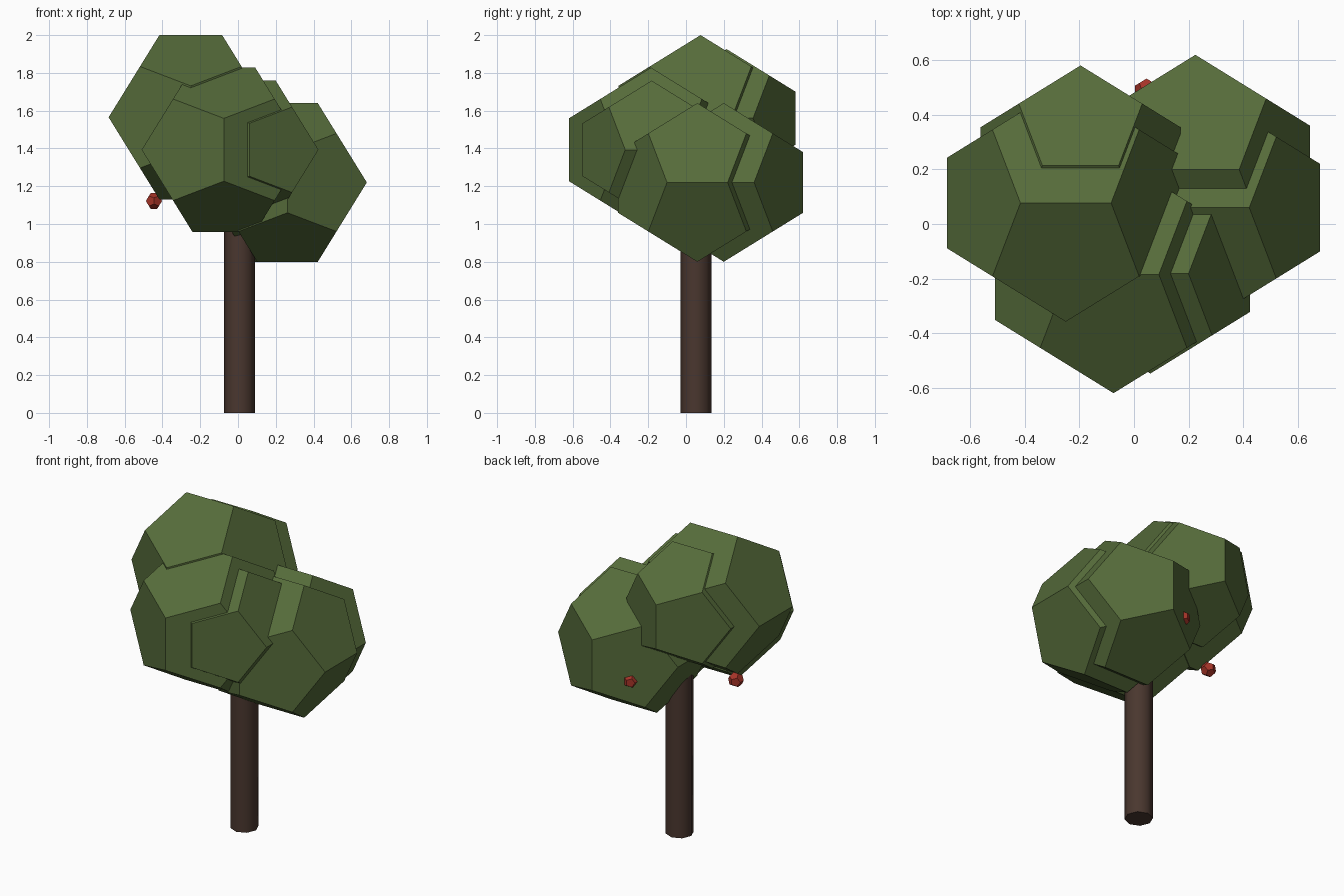
import bpy
import bmesh
import math
from mathutils import Vector

if "Cube" in bpy.data.objects:
    bpy.data.objects.remove(bpy.data.objects["Cube"], do_unlink=True)

PHI = (1 + math.sqrt(5)) / 2


def make_material(name, color):
    mat = bpy.data.materials.new(name)
    mat.use_nodes = True
    mat.diffuse_color = (*color, 1)
    mat.node_tree.nodes["Principled BSDF"].inputs["Base Color"].default_value = (*color, 1)
    return mat


leaf_green = make_material("leaf green", (0.093, 0.150, 0.043))
bark_brown = make_material("bark brown", (0.068, 0.038, 0.028))
fruit_red = make_material("fruit red", (0.376, 0.034, 0.021))


def add_dodecahedron(name, center, reach, mat):
    """Regular dodecahedron; reach is the half extent along every axis."""
    s = reach / PHI
    signs = (-1, 1)
    points = [Vector((a, b, c)) for a in signs for b in signs for c in signs]
    for a in signs:
        for b in signs:
            p = (a * PHI, b / PHI, 0)
            points += [Vector((p[-k % 3], p[(1 - k) % 3], p[(2 - k) % 3])) for k in range(3)]

    bm = bmesh.new()
    for p in points:
        bm.verts.new(p * s)
    bmesh.ops.convex_hull(bm, input=bm.verts)
    # merge the hull triangles into pentagons
    bmesh.ops.dissolve_limit(bm, angle_limit=math.radians(5), verts=bm.verts, edges=bm.edges)
    bmesh.ops.recalc_face_normals(bm, faces=bm.faces)
    mesh = bpy.data.meshes.new(name)
    bm.to_mesh(mesh)
    bm.free()
    mesh.materials.append(mat)
    obj = bpy.data.objects.new(name, mesh)
    obj.location = center
    bpy.context.collection.objects.link(obj)


# Foliage clumps
for name, center, reach in (
    ("crown_upper", (-0.25, 0.077, 1.565), 0.435),
    ("crown_upper_back", (-0.196, 0.215, 1.56), 0.366),
    ("crown_front", (-0.075, -0.185, 1.393), 0.435),
    ("crown_front_left", (0.06, -0.182, 1.393), 0.366),
    ("crown_left", (0.262, 0.06, 1.22), 0.42),
    ("crown_left_back", (0.225, 0.2, 1.22), 0.42),
):
    add_dodecahedron(name, center, reach, leaf_green)

# Fruit hanging at the crown edge
add_dodecahedron("fruit_right", (-0.445, 0.135, 1.122), 0.043, fruit_red)
add_dodecahedron("fruit_back", (0.046, 0.49, 1.122), 0.043, fruit_red)

# Trunk, running up into the crown
height = 1.2
bpy.ops.mesh.primitive_cylinder_add(vertices=8, radius=0.082, depth=height,
                                    location=(0.008, 0.052, height / 2))
trunk = bpy.context.object
trunk.name = "trunk"
trunk.data.materials.append(bark_brown)
bpy.ops.object.shade_smooth_by_angle(angle=math.radians(60))
